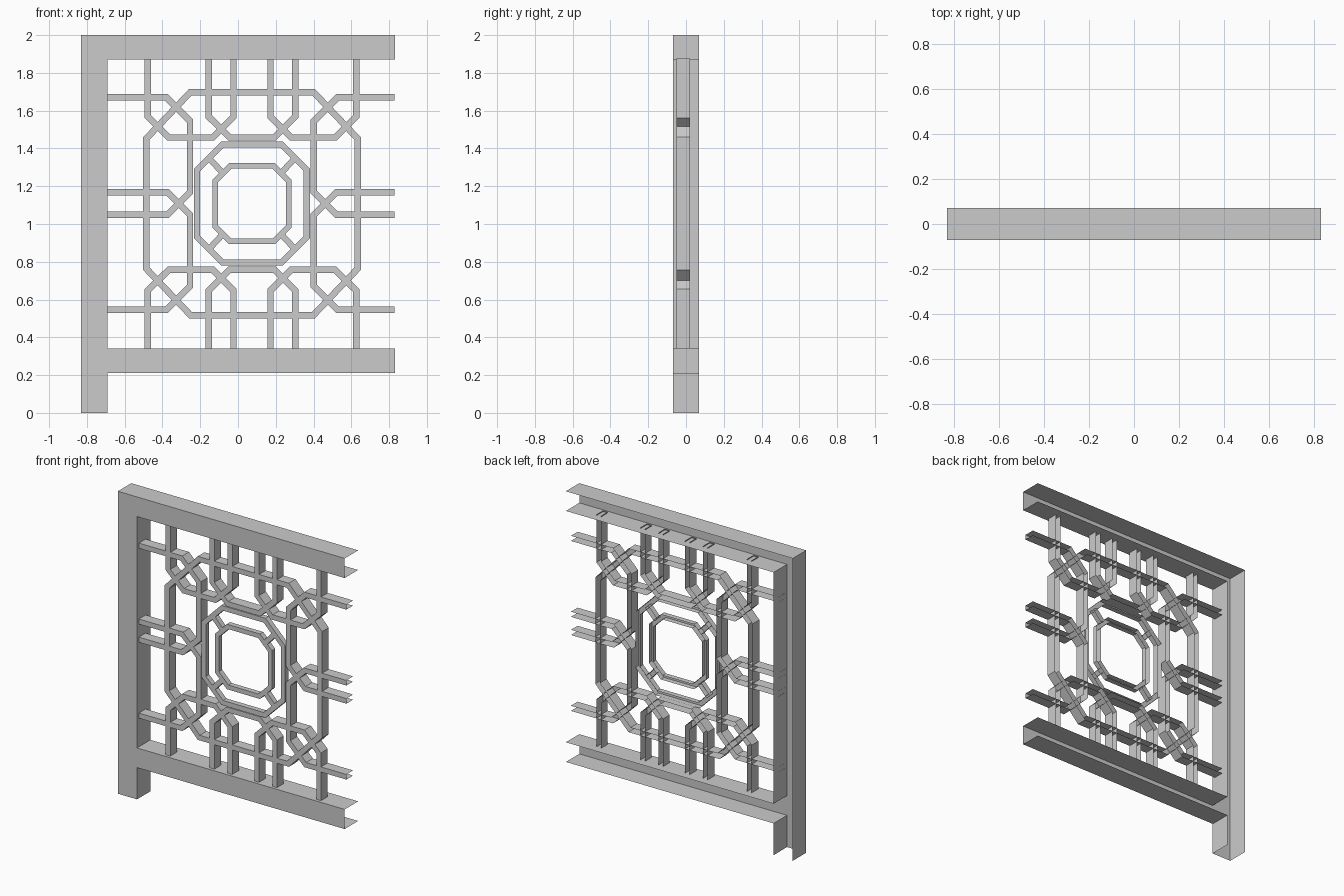
import bpy
from mathutils import Vector

if "Cube" in bpy.data.objects:
    bpy.data.objects.remove(bpy.data.objects["Cube"])

CX, CZ = 0.074, 1.108      # lattice centre
W = 0.034                  # bar width
FRONT, BACK = -0.05, 0.02  # bar depth range


def make_object(name, verts, faces):
    mesh = bpy.data.meshes.new(name)
    mesh.from_pydata(verts, [], faces)
    mesh.update()
    obj = bpy.data.objects.new(name, mesh)
    bpy.context.collection.objects.link(obj)
    return obj


def channel(name, pts, closed=False, back=BACK, width=W):
    """Mitred U-channel, open at the back, along a path in the x-z plane."""
    p = [Vector((x + CX, z + CZ)) for x, z in pts]
    n = len(p)
    verts, faces = [], []
    for i in range(n):
        d_in = p[i] - p[i - 1] if closed or i > 0 else p[1] - p[0]
        d_out = p[(i + 1) % n] - p[i] if closed or i < n - 1 else d_in
        n1 = Vector((-d_in.y, d_in.x)).normalized()
        n2 = Vector((-d_out.y, d_out.x)).normalized()
        m = (n1 + n2).normalized()
        m *= width / 2 / m.dot(n1)
        left, right = p[i] + m, p[i] - m
        verts += [(right.x, back, right.y), (right.x, FRONT, right.y),
                  (left.x, FRONT, left.y), (left.x, back, left.y)]
    for i in range(n if closed else n - 1):
        a, b = 4 * i, 4 * ((i + 1) % n)
        faces += [(a + k, b + k, b + k + 1, a + k + 1) for k in range(3)]
    return make_object(name, verts, faces)


def octagon(hx, hz, sx, sz):
    """Chamfered rectangle: half sizes and half straight lengths."""
    quarter = [(hx, sz), (sx, hz)]
    return (quarter + [(-x, z) for x, z in quarter[::-1]]
            + [(-x, -z) for x, z in quarter] + [(x, -z) for x, z in quarter[::-1]])


# Frame: post with two rails, folded sheet open at the back and at the free ends
outline = [(-0.69, 0), (-0.69, 0.21), (0.83, 0.21), (0.83, 0.34), (-0.69, 0.34),
           (-0.69, 1.87), (0.83, 1.87), (0.83, 2), (-0.83, 2), (-0.83, 0)]
open_edges = {2, 6, 9}
n = len(outline)
verts = [(x, -0.07, z) for x, z in outline] + [(x, 0.07, z) for x, z in outline]
faces = [tuple(range(n))]
for i in range(n):
    if i not in open_edges:
        j = (i + 1) % n
        faces.append((j, i, i + n, j + n))
make_object("frame_post_and_rails", verts, faces)

# Large outer octagon
channel("outer_octagon", octagon(0.559, 0.59, 0.326, 0.345), True)

# U-shaped bars hanging from the top rail and rising from the bottom rail
H, K, L = 0.768, 0.46, 0.35
for sz, side in ((1, "top"), (-1, "bottom")):
    loop = [(-0.229, H), (-0.229, K), (-0.118, L), (0.118, L), (0.229, K), (0.229, H)]
    channel("middle_u_bar_" + side, [(x, z * sz) for x, z in loop])
    for sx in (-1, 1):
        loop = [(0.551, H), (0.551, K), (0.44, L), (0.208, L), (0.098, K), (0.098, H)]
        channel("corner_u_bar_" + side, [(x * sx, z * sz) for x, z in loop])

# Sideways U-shaped bars, overlapping in an X at mid height
for sx, end, side in ((-1, 0.765, "left"), (1, 0.754, "right")):
    for sz in (-1, 1):
        loop = [(end, 0.562), (0.453, 0.562), (0.328, 0.437),
                (0.328, 0.06), (0.448, -0.06), (end, -0.06)]
        channel("side_u_bar_" + side, [(x * sx, z * sz) for x, z in loop])

# Centre rings and the short diagonal struts between them (shallower section)
RING_BACK = -0.015
channel("centre_ring_outer", octagon(0.29, 0.313, 0.155, 0.178), True, RING_BACK, 0.032)
channel("centre_ring_inner", octagon(0.194, 0.2, 0.115, 0.121), True, RING_BACK, 0.03)
for sx in (-1, 1):
    for sz in (-1, 1):
        channel("ring_strut", [(0.16 * sx, 0.168 * sz), (0.225 * sx, 0.238 * sz)],
                False, RING_BACK, 0.032)
